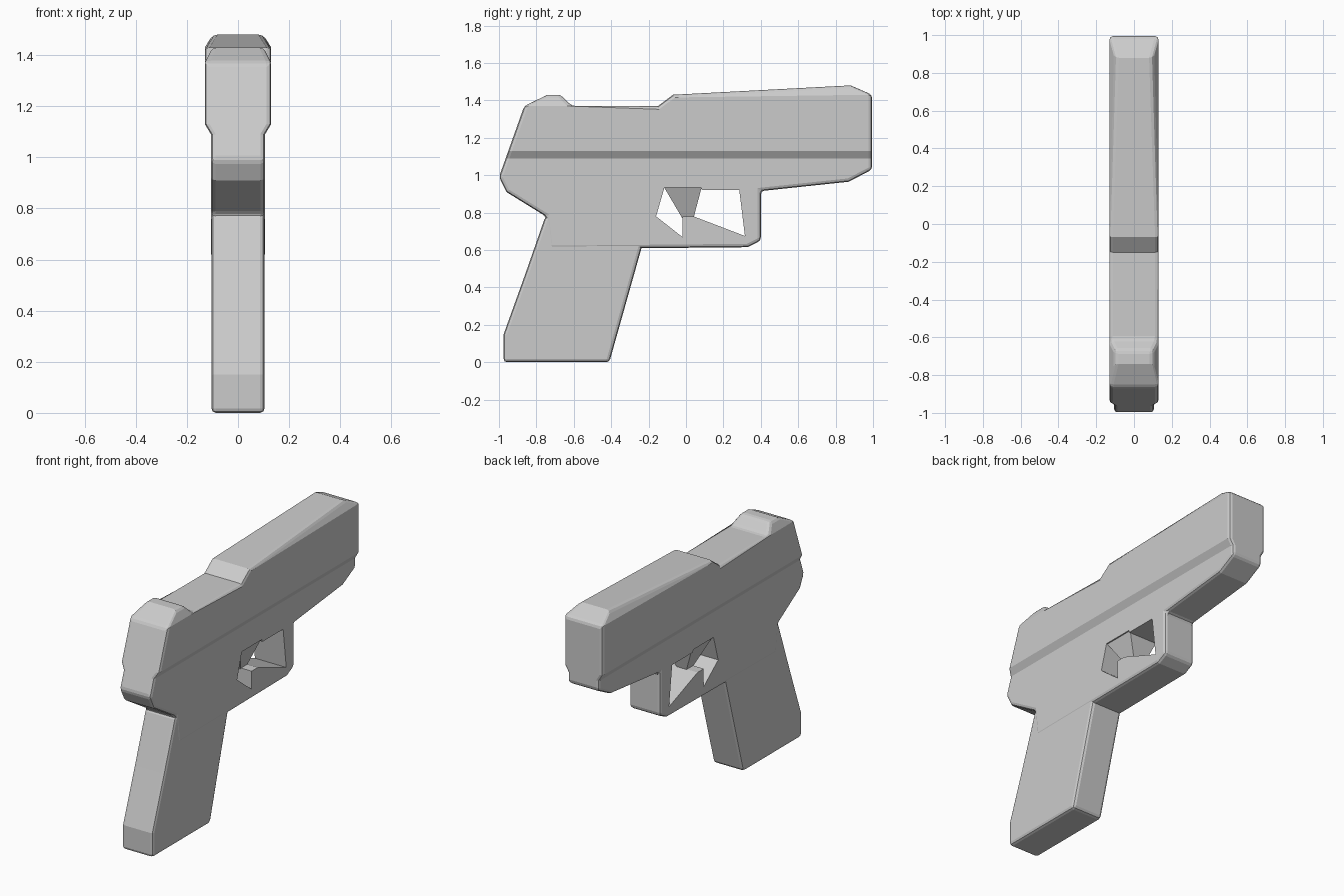
import bpy, bmesh

if "Cube" in bpy.data.objects:
    bpy.data.objects.remove(bpy.data.objects["Cube"])

grey = bpy.data.materials.new("plain grey")
grey.use_nodes = True
grey.diffuse_color = (0.6, 0.6, 0.6, 1)
grey.node_tree.nodes["Principled BSDF"].inputs["Base Color"].default_value = grey.diffuse_color


def prism(name, outline, width, cuts=()):
    """Extrude a (y, z) outline across x, slice it at heights, then shape its half width."""
    bm = bmesh.new()
    face = bm.faces.new([bm.verts.new((-1, y, z)) for y, z in outline])
    side = bmesh.ops.extrude_face_region(bm, geom=[face])
    for item in side["geom"]:
        if isinstance(item, bmesh.types.BMVert):
            item.co.x = 1
    for z in cuts:
        geom = bm.verts[:] + bm.edges[:] + bm.faces[:]
        bmesh.ops.bisect_plane(bm, geom=geom, dist=0.0005, plane_co=(0, 0, z), plane_no=(0, 0, 1))
    for v in bm.verts:
        v.co.x *= width(v.co.y, v.co.z)
    bmesh.ops.recalc_face_normals(bm, faces=bm.faces)
    mesh = bpy.data.meshes.new(name)
    bm.to_mesh(mesh)
    bm.free()
    mesh.materials.append(grey)
    obj = bpy.data.objects.new(name, mesh)
    bpy.context.collection.objects.link(obj)
    return obj


def add_bevel(obj):
    mod = obj.modifiers.new("soft edges", "BEVEL")
    mod.width, mod.segments = 0.018, 2
    mod.limit_method, mod.angle_limit = "ANGLE", 0.7
    mod.use_clamp_overlap = False


def body_width(y, z):
    # narrow frame, wider slide, tapered sight and barrel top
    if z < 1.1:
        return 0.106
    if z < 1.375:
        return 0.13
    if y < -0.3:
        return 0.13 - 0.5 * (z - 1.37)
    return 0.13 - 0.64 * max(0, z - 1.43)


# Slide, frame and trigger guard
body = prism("body", [
    (-1, 0.99), (-0.865, 1.37), (-0.74, 1.43), (-0.67, 1.43), (-0.61, 1.37),
    (-0.15, 1.37), (-0.07, 1.43), (0.88, 1.48), (0.995, 1.43), (0.995, 1.03),
    (0.87, 0.965), (0.40, 0.915), (0.40, 0.65), (0.33, 0.615), (-0.73, 0.605),
    (-0.75, 0.78), (-0.96, 0.91)], body_width, (1.09, 1.13, 1.37, 1.43))
add_bevel(body)

# Grip
grip = prism("grip", [
    (-0.752, 0.78), (-0.86, 0.47), (-0.975, 0.15), (-0.975, 0),
    (-0.41, 0), (-0.19, 0.78)], lambda y, z: 0.104)
add_bevel(grip)

# Opening inside the trigger guard
cutter = prism("guard_opening", [
    (-0.16, 0.78), (-0.115, 0.935), (0.08, 0.935), (0.085, 0.92), (0.285, 0.92),
    (0.315, 0.675), (0.04, 0.78), (-0.02, 0.78), (-0.02, 0.67)], lambda y, z: 0.3)
cutter.hide_render = True
cut = body.modifiers.new("opening", "BOOLEAN")
cut.object, cut.solver = cutter, "EXACT"
bpy.context.view_layer.objects.active = body
for mod in list(body.modifiers):
    bpy.ops.object.modifier_apply(modifier=mod.name)
bpy.data.objects.remove(cutter)

# Trigger, narrowing towards its tip
prism("trigger", [(-0.12, 0.94), (0.085, 0.94), (0.04, 0.77), (-0.02, 0.77)],
      lambda y, z: 0.1 if z > 0.9 else 0.03)
